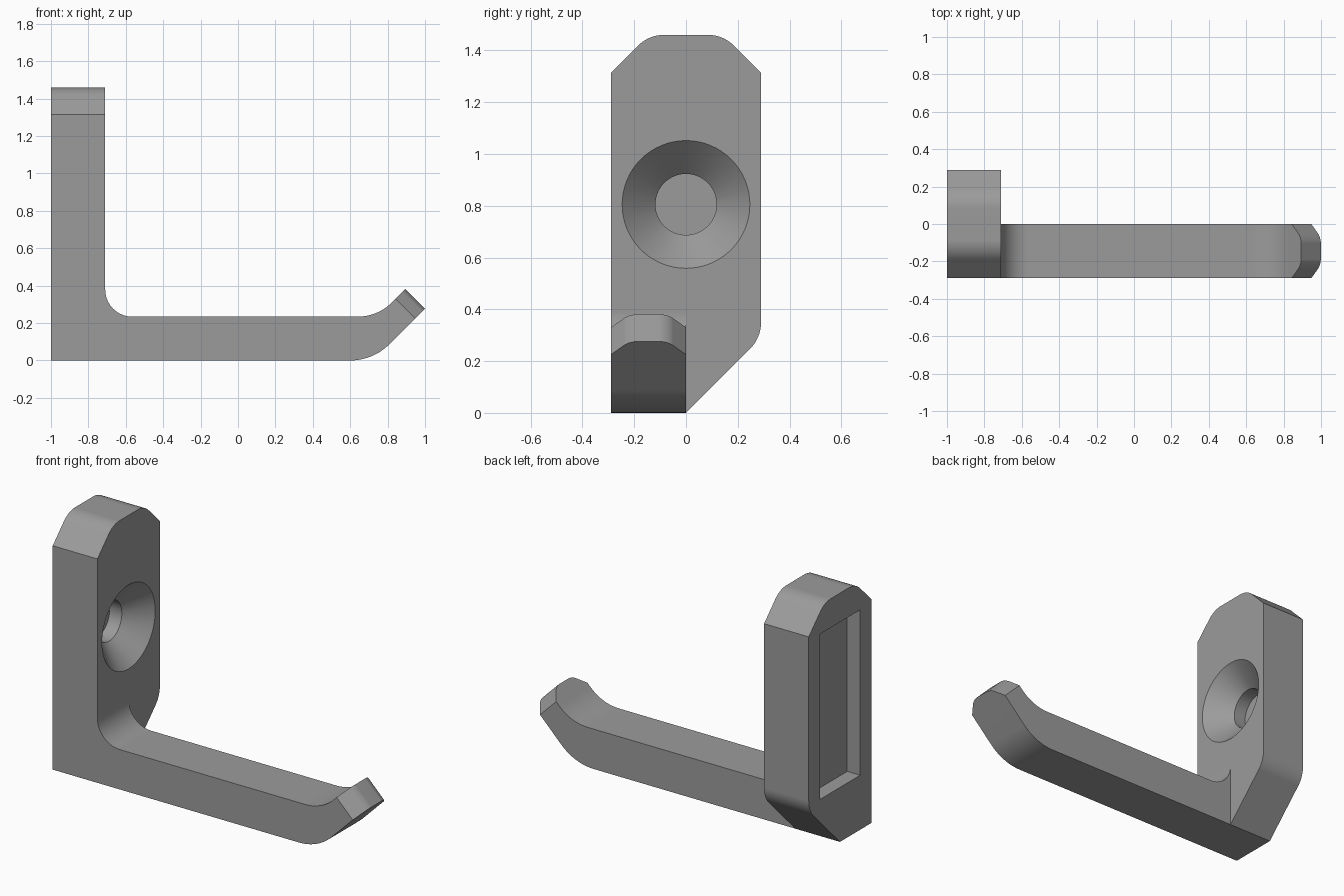
import bpy, bmesh, math
from mathutils import Vector, Matrix

if "Cube" in bpy.data.objects:
    bpy.data.objects.remove(bpy.data.objects["Cube"])

grey = bpy.data.materials.new("grey plastic")
grey.diffuse_color = (0.33, 0.33, 0.33, 1)
grey.use_nodes = True
grey.node_tree.nodes["Principled BSDF"].inputs["Base Color"].default_value = grey.diffuse_color


def rounded(points, steps=10):
    """Outline from (a, b, radius) corners, each corner filleted by its radius."""
    out = []
    for i, (a, b, r) in enumerate(points):
        p = Vector((a, b))
        if r == 0:
            out.append(p)
            continue
        u = (Vector(points[i - 1][:2]) - p).normalized()
        v = (Vector(points[(i + 1) % len(points)][:2]) - p).normalized()
        half = u.angle(v) / 2
        centre = p + (u + v).normalized() * (r / math.sin(half))
        start = p + u * (r / math.tan(half)) - centre
        sweep = start.angle_signed(p + v * (r / math.tan(half)) - centre)
        for k in range(steps + 1):
            out.append(centre + Matrix.Rotation(-sweep * k / steps, 2) @ start)
    return out


def make_object(name, bm):
    bmesh.ops.recalc_face_normals(bm, faces=bm.faces)
    mesh = bpy.data.meshes.new(name)
    bm.to_mesh(mesh)
    bm.free()
    mesh.materials.append(grey)
    ob = bpy.data.objects.new(name, mesh)
    bpy.context.collection.objects.link(ob)
    return ob


def prism(outline, place, depth):
    """Extrude a 2D outline; place maps a 2D point to 3D."""
    bm = bmesh.new()
    face = bm.faces.new([bm.verts.new(place(p)) for p in outline])
    ext = bmesh.ops.extrude_face_region(bm, geom=[face])
    verts = [g for g in ext["geom"] if isinstance(g, bmesh.types.BMVert)]
    bmesh.ops.translate(bm, verts=verts, vec=depth)
    return bm


def cone_x(name, x0, x1, r0, r1):
    """Cone frustum along x, centred on the screw axis."""
    bm = bmesh.new()
    place = Matrix.Translation(((x0 + x1) / 2, 0, 0.805)) @ Matrix.Rotation(math.pi / 2, 4, "Y")
    bmesh.ops.create_cone(bm, cap_ends=True, segments=64, radius1=r0, radius2=r1,
                          depth=x1 - x0, matrix=place)
    return make_object(name, bm)


def combine(ob, other, operation):
    mod = ob.modifiers.new("cut", "BOOLEAN")
    mod.object, mod.operation, mod.solver = other, operation, "EXACT"
    bpy.context.view_layer.objects.active = ob
    bpy.ops.object.modifier_apply(modifier=mod.name)
    bpy.data.objects.remove(other)


# Wall plate with chamfered, rounded corners
plate = rounded([(-0.29, 0, 0), (0, 0, 0), (0.29, 0.29, 0.145), (0.29, 1.314, 0),
                 (0.144, 1.46, 0.145), (-0.144, 1.46, 0.145), (-0.29, 1.314, 0)])
hook = make_object("wall_hook", prism(plate, lambda p: (-1, p.x, p.y), (0.29, 0, 0)))

# Arm with root fillet and upturned end
profile = rounded([(-0.8, 0, 0), (0.723, 0, 0.297), (0.999, 0.276, 0), (0.894, 0.381, 0),
                   (0.747, 0.234, 0.26), (-0.71, 0.234, 0.145), (-0.71, 0.385, 0), (-0.8, 0.385, 0)])
bm = prism(profile, lambda p: (p.x, -0.29, p.y), (0, 0.29, 0))


def tip_edges():
    return [e for e in bm.edges if abs(e.verts[0].co.y - e.verts[1].co.y) < 1e-4
            and all(abs(v.co.x + v.co.z - 1.275) < 0.005 for v in e.verts)]


# Chamfer the tip corners, then soften the inner chamfer edges
bmesh.ops.bevel(bm, geom=tip_edges(), offset=0.072, segments=1, affect="EDGES", profile=0.5)
bmesh.ops.bevel(bm, geom=tip_edges(), offset=0.03, segments=8, affect="EDGES", profile=0.5)
combine(hook, make_object("arm", bm), "UNION")

# Screw hole, countersink and rear pocket
combine(hook, cone_x("screw_hole", -1.1, -0.6, 0.118, 0.118), "DIFFERENCE")
combine(hook, cone_x("countersink", -0.837, -0.69, 0.118, 0.267), "DIFFERENCE")
bm = bmesh.new()
bmesh.ops.create_cube(bm, size=1, matrix=Matrix.Translation((-1.008, 0, 0.805))
                      @ Matrix.Diagonal((0.184, 0.374, 0.97, 1)))
combine(hook, make_object("rear_pocket", bm), "DIFFERENCE")

# Smooth fillets, crisp edges
bpy.context.view_layer.objects.active = hook
hook.select_set(True)
bpy.ops.object.shade_smooth_by_angle(angle=math.radians(25))
weighted = hook.modifiers.new("weighted normals", "WEIGHTED_NORMAL")
weighted.keep_sharp = True
